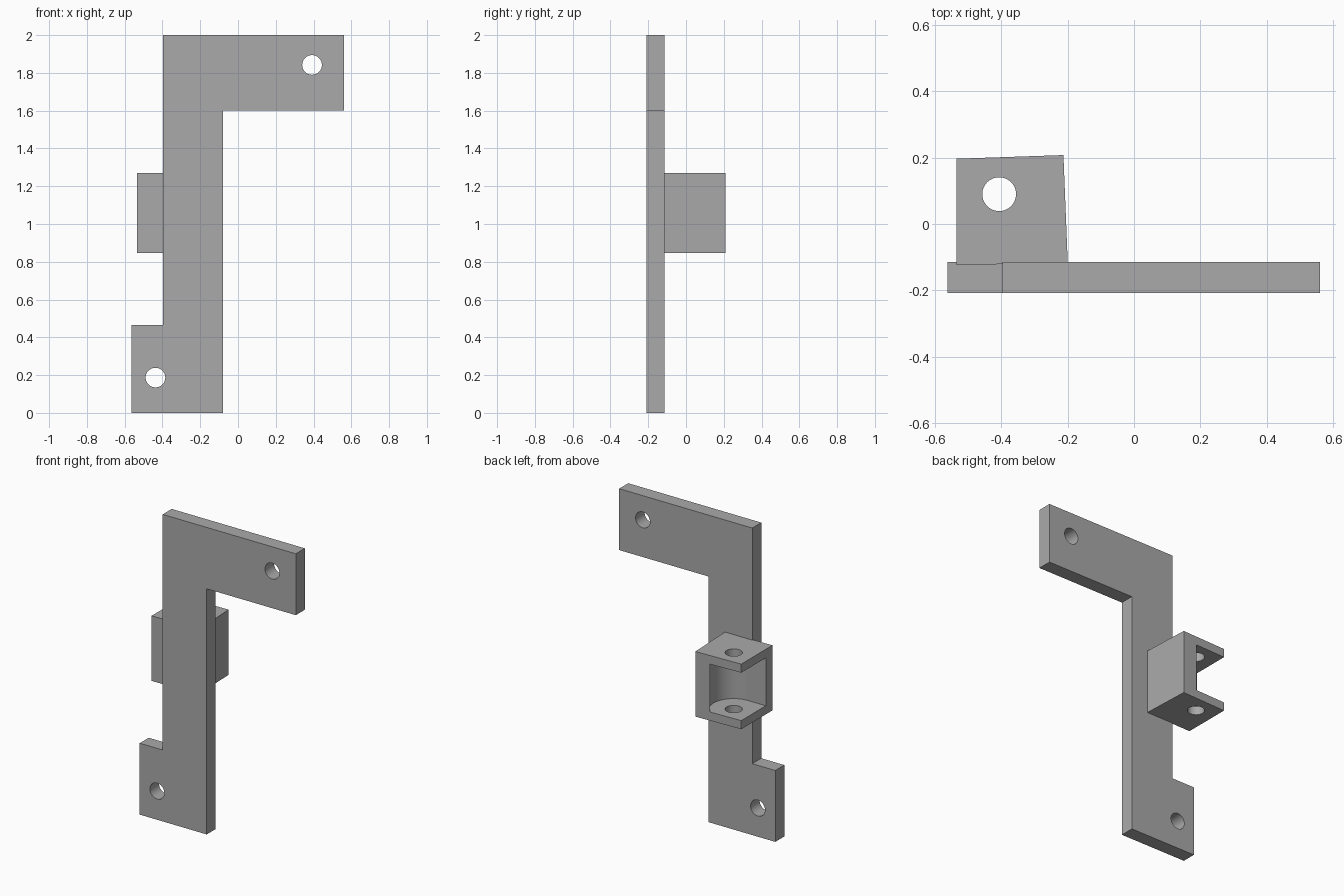
import bpy
import bmesh
from math import cos, sin, pi, radians
from mathutils import Vector

cube = bpy.data.objects.get("Cube")
if cube:
    bpy.data.objects.remove(cube, do_unlink=True)

grey = bpy.data.materials.new("plain_grey")
grey.use_nodes = True
colour = (0.4, 0.4, 0.4, 1)
grey.diffuse_color = colour
grey.node_tree.nodes["Principled BSDF"].inputs["Base Color"].default_value = colour


def prism(name, profile, low, high, axis):
    """Extrude a closed 2D profile along z, or along y for an x-z profile."""
    place = (lambda u, v, w: (u, v, w)) if axis == "z" else (lambda u, v, w: (u, w, v))
    bm = bmesh.new()
    face = bm.faces.new([bm.verts.new(place(u, v, low)) for u, v in profile])
    moved = bmesh.ops.extrude_face_region(bm, geom=[face])["geom"]
    shift = Vector(place(0, 0, high - low))
    bmesh.ops.translate(bm, vec=shift,
                        verts=[g for g in moved if isinstance(g, bmesh.types.BMVert)])
    bmesh.ops.recalc_face_normals(bm, faces=bm.faces)
    mesh = bpy.data.meshes.new(name)
    bm.to_mesh(mesh)
    bm.free()
    mesh.materials.append(grey)
    obj = bpy.data.objects.new(name, mesh)
    bpy.context.collection.objects.link(obj)
    return obj


def arc(centre, radius, start=0.0, end=2 * pi, steps=48, closed=True):
    count = steps if closed else steps + 1
    angles = [start + (end - start) * i / steps for i in range(count)]
    return [(centre[0] + radius * cos(a), centre[1] + radius * sin(a)) for a in angles]


def cut(obj, cutters):
    """Subtract each cutter, then discard it."""
    bpy.ops.object.select_all(action="DESELECT")
    bpy.context.view_layer.objects.active = obj
    obj.select_set(True)
    for cutter in cutters:
        cutter.hide_render = True
        mod = obj.modifiers.new("cut", "BOOLEAN")
        mod.operation = "DIFFERENCE"
        mod.solver = "EXACT"
        mod.object = cutter
        bpy.ops.object.modifier_apply(modifier=mod.name)
        bpy.data.objects.remove(cutter, do_unlink=True)
    bpy.ops.object.shade_smooth_by_angle(angle=radians(30))


# Flat mounting plate with a top arm and a foot tab, each with a screw hole
outline = [(-0.563, 0), (-0.08, 0), (-0.08, 1.6), (0.562, 1.6),
           (0.562, 2), (-0.397, 2), (-0.397, 0.465), (-0.563, 0.465)]
plate = prism("mounting_plate", outline, -0.208, -0.115, "y")
cut(plate, [prism("screw_hole", arc(c, 0.052), -0.4, 0.1, "y")
            for c in ((-0.437, 0.187), (0.392, 1.842))])

# Hinge clevis block, slightly skewed, on the back of the plate
bottom, top, ear = 0.846, 1.27, 0.056
pivot = (-0.407, 0.09)
clevis = prism("hinge_clevis", [(-0.536, -0.124), (-0.2, -0.117),
                                (-0.213, 0.208), (-0.536, 0.197)], bottom, top, "z")

# Round-ended slot between the two ears, and the pin hole through them
r = 0.146
slot_shape = arc(pivot, r, -pi / 2, pi / 2, 32, False)
slot_shape += [(-0.8, pivot[1] + r), (-0.8, pivot[1] - r)]
slot = prism("clevis_slot", slot_shape, bottom + ear, top - ear, "z")
pin_hole = prism("pin_hole", arc(pivot, 0.051), bottom - 0.1, top + 0.1, "z")
cut(clevis, [slot, pin_hole])
